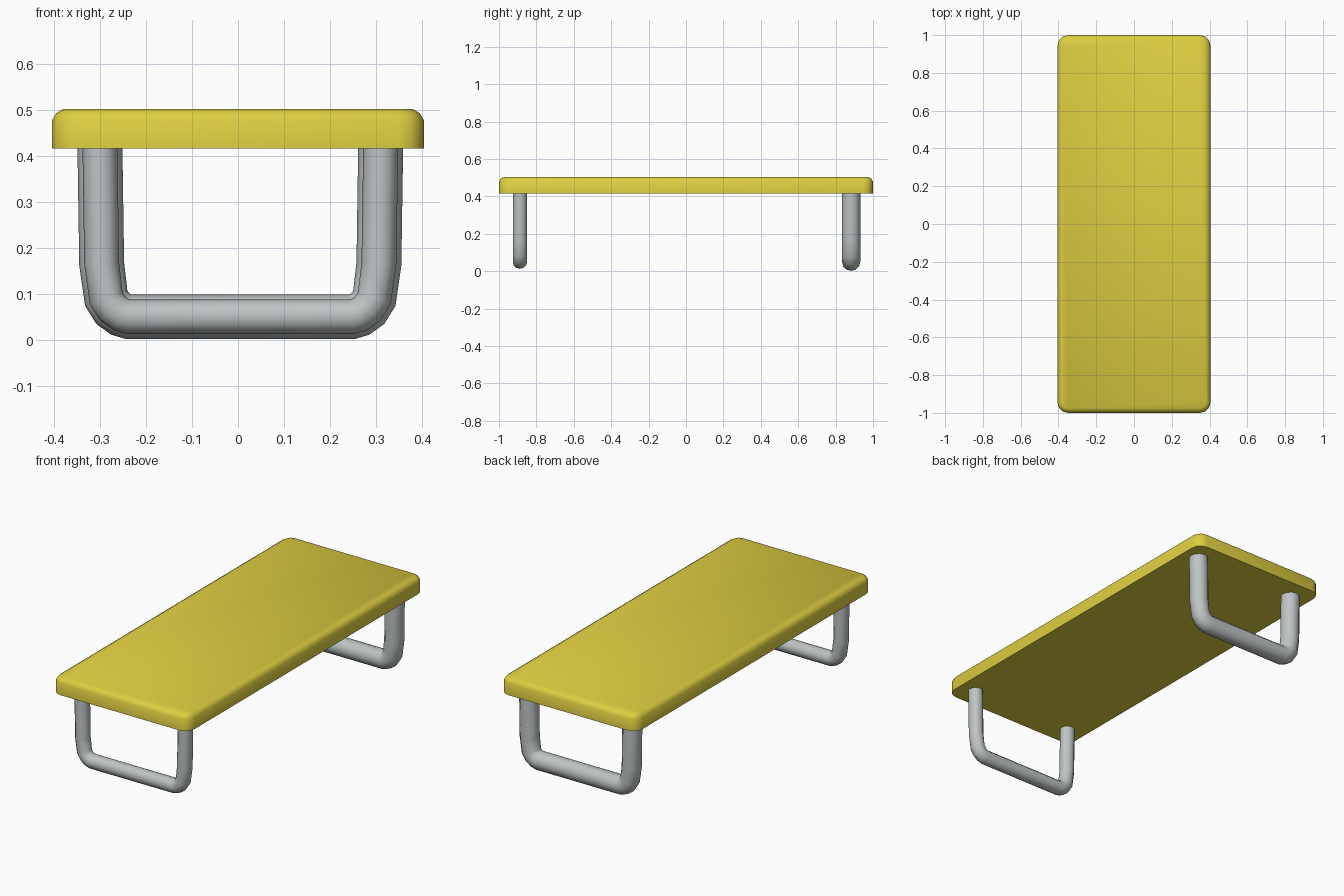
import bpy, bmesh, math

if "Cube" in bpy.data.objects:
    bpy.data.objects.remove(bpy.data.objects["Cube"])

def material(name, rgb):
    m = bpy.data.materials.new(name)
    m.diffuse_color = (*rgb, 1)
    m.use_nodes = True
    m.node_tree.nodes["Principled BSDF"].inputs["Base Color"].default_value = m.diffuse_color
    return m

yellow = material("yellow_paint", (0.73, 0.62, 0.052))
grey = material("grey_metal", (0.52, 0.55, 0.55))

def finish(obj, mat, angle):
    obj.data.materials.append(mat)
    bpy.ops.object.select_all(action='DESELECT')
    obj.select_set(True)
    bpy.context.view_layer.objects.active = obj
    bpy.ops.object.shade_smooth_by_angle(angle=math.radians(angle))

# Table top: slab with rounded corners and a softened upper rim
def build_top():
    bm = bmesh.new()
    bmesh.ops.create_cube(bm, size=1)
    for v in bm.verts:
        v.co.x *= 0.81
        v.co.y *= 2.0
        v.co.z = 0.503 if v.co.z > 0 else 0.416
    upright = [e for e in bm.edges if abs(e.verts[0].co.z - e.verts[1].co.z) > 0.01]
    bmesh.ops.bevel(bm, geom=upright, offset=0.055, segments=3, profile=0.5, affect='EDGES')
    rim = [e for e in bm.edges if all(v.co.z > 0.5 for v in e.verts)]
    bmesh.ops.bevel(bm, geom=rim, offset=0.025, segments=2, profile=0.4, affect='EDGES')
    mesh = bpy.data.meshes.new("table_top")
    bm.to_mesh(mesh)
    bm.free()
    obj = bpy.data.objects.new("table_top", mesh)
    bpy.context.collection.objects.link(obj)
    finish(obj, yellow, 50)

# Leg frame: U-shaped bent tube; half the path is mirrored about x = 0.005
HALF = [(0.306, 0.43), (0.302, 0.165), (0.292, 0.09), (0.278, 0.068),
        (0.26, 0.055), (0.243, 0.05)]

def build_leg(name, y, radius):
    path = [(-x, z) for x, z in HALF] + [(x, z) for x, z in reversed(HALF)]
    curve = bpy.data.curves.new(name, 'CURVE')
    curve.dimensions = '3D'
    curve.bevel_depth = radius
    curve.bevel_resolution = 4
    curve.use_fill_caps = True
    spline = curve.splines.new('POLY')
    spline.points.add(len(path) - 1)
    for p, (x, z) in zip(spline.points, path):
        p.co = (x + 0.005, y, z, 1)
    obj = bpy.data.objects.new(name, curve)
    bpy.context.collection.objects.link(obj)
    bpy.ops.object.select_all(action='DESELECT')
    obj.select_set(True)
    bpy.context.view_layer.objects.active = obj
    bpy.ops.object.convert(target='MESH')
    finish(bpy.context.object, grey, 50)

build_top()
build_leg("front_leg", -0.888, 0.038)
build_leg("back_leg", 0.883, 0.049)
